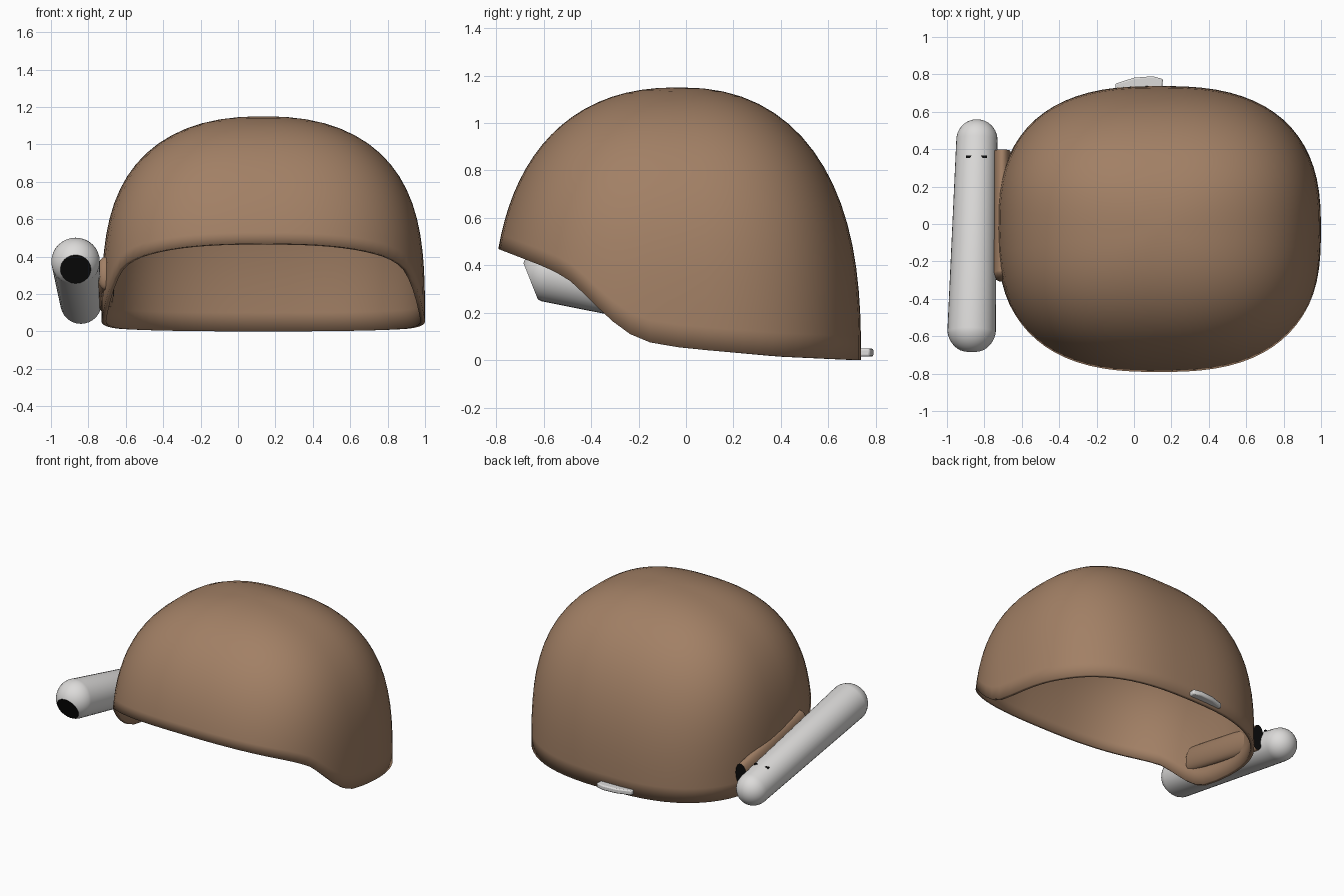
import bpy, bmesh, math
from mathutils import Vector

if "Cube" in bpy.data.objects:
    bpy.data.objects.remove(bpy.data.objects["Cube"])


def material(name, rgb):
    m = bpy.data.materials.new(name)
    m.diffuse_color = (*rgb, 1)
    m.use_nodes = True
    m.node_tree.nodes["Principled BSDF"].inputs["Base Color"].default_value = m.diffuse_color
    return m


BROWN = material("tan brown", (0.36, 0.215, 0.13))
GREY = material("light grey", (0.72, 0.71, 0.70))
BLACK = material("black", (0.004, 0.004, 0.004))


def finish(bm, name, mats, angle=40):
    bmesh.ops.recalc_face_normals(bm, faces=bm.faces)
    me = bpy.data.meshes.new(name)
    bm.to_mesh(me)
    bm.free()
    ob = bpy.data.objects.new(name, me)
    bpy.context.collection.objects.link(ob)
    for m in mats:
        me.materials.append(m)
    bpy.ops.object.select_all(action='DESELECT')
    ob.select_set(True)
    bpy.context.view_layer.objects.active = ob
    bpy.ops.object.shade_smooth_by_angle(angle=math.radians(angle))
    return ob


# Helmet shell: superellipse sections from a curved rim up to the crown
CX, CY, TOP = 0.135, -0.03, 1.15
RIM = [(-0.80, 0.472), (-0.6, 0.395), (-0.5, 0.345), (-0.43, 0.28), (-0.35, 0.2),
       (-0.26, 0.12), (-0.14, 0.07), (0, 0.05), (0.4, 0.015), (0.74, 0.0)]


def rim(y):
    if y <= RIM[0][0]:
        return RIM[0][1]
    for (a, za), (b, zb) in zip(RIM, RIM[1:]):
        if y <= b:
            return za + (zb - za) * (y - a) / (b - a)
    return RIM[-1][1]


def extent(size, n, z):
    return size * max(0, 1 - (max(z, 0) / TOP) ** n) ** (1 / 2.3)


def spow(v):
    return math.copysign(abs(v) ** (2 / 2.6), v)


def shell_point(t, z):
    s = math.sin(t)
    ext_y = extent(0.79, 2.8, z) if s < 0 else extent(0.768, 2.6, z)
    return Vector((CX + spow(math.cos(t)) * extent(0.865, 3.4, z), CY + spow(s) * ext_y, z))


COLS, ROWS = 72, 18
bm = bmesh.new()
grid = []
for i in range(COLS):
    t = 2 * math.pi * i / COLS
    zr = 0.2
    for _ in range(25):
        zr = 0.5 * zr + 0.5 * rim(shell_point(t, zr).y)
    grid.append([bm.verts.new(shell_point(t, zr + (TOP - zr) * math.sin(math.pi / 2 * j / ROWS)))
                 for j in range(ROWS)])
pole = bm.verts.new((CX, CY, TOP))
for i in range(COLS):
    a, b = grid[i], grid[(i + 1) % COLS]
    for j in range(ROWS - 1):
        bm.faces.new((a[j], b[j], b[j + 1], a[j + 1]))
    bm.faces.new((a[-1], b[-1], pole))
shell = finish(bm, "helmet_shell", [BROWN], 60)
if shell.data.polygons[0].normal.dot(shell.data.polygons[0].center - Vector((CX, CY, 0.3))) < 0:
    shell.data.flip_normals()
sol = shell.modifiers.new("thickness", 'SOLIDIFY')
sol.thickness, sol.offset = 0.025, -1


# Capsule between two points, with one end cut flat and capped in black
def capsule(name, p0, r0, p1, r1, flat, cut_at, cut_normal, mats):
    p0, p1 = Vector(p0), Vector(p1)
    d = (p1 - p0).normalized()
    ax = (Vector((1, 0, 0)) - d * d.x).normalized()
    ay = d.cross(ax)
    bm = bmesh.new()
    bmesh.ops.create_uvsphere(bm, u_segments=32, v_segments=20, radius=1)
    for v in bm.verts:
        c = v.co.copy()
        p, r = (p1, r1) if c.z > 1e-4 else (p0, r0)
        v.co = p + (ax * c.x * flat + ay * c.y + d * c.z * flat) * r
    res = bmesh.ops.bisect_plane(bm, geom=bm.verts[:] + bm.edges[:] + bm.faces[:],
                                 plane_co=cut_at, plane_no=cut_normal, clear_outer=True)
    edges = [e for e in res['geom_cut'] if isinstance(e, bmesh.types.BMEdge)]
    for f in bmesh.ops.holes_fill(bm, edges=edges, sides=0)['faces']:
        f.material_index = 1
    return finish(bm, name, mats, 30)


# Side lamp with a slanted black lens at the front
front = Vector((-0.868, -0.56, 0.37))
lens_dir = Vector((0, -0.93, -0.37)).normalized()
capsule("lamp_tube", (-0.84, 0.45, 0.15), 0.11, front, 0.131, 1,
        front + lens_dir * 0.102, lens_dir, [GREY, BLACK])

# Brown mounting rail between helmet and lamp, black end at the rear
capsule("lamp_mount", (-0.705, 0.38, 0.18), 0.09, (-0.71, -0.26, 0.31), 0.09, 0.5,
        Vector((-0.705, 0.39, 0.18)), Vector((0, 1, -0.1)), [BROWN, BLACK])


# Flat outline extruded upward
def plate(name, outline, z, h, mats):
    bm = bmesh.new()
    f = bm.faces.new([bm.verts.new((x, y, z)) for x, y in outline])
    up = bmesh.ops.extrude_face_region(bm, geom=[f])['geom']
    for v in up:
        if isinstance(v, bmesh.types.BMVert):
            v.co.z += h
    return finish(bm, name, mats, 30)


# Black slot on top of the lamp
plate("lamp_slot", [(-0.897, 0.353), (-0.787, 0.353), (-0.787, 0.366), (-0.897, 0.366)],
      0.258, 0.022, [BLACK])

# Grey clip at the back of the rim
clip = plate("rear_clip", [(-0.1, 0.72), (0.15, 0.72), (0.155, 0.775), (0.1, 0.79),
                           (0.0, 0.782), (-0.1, 0.75)], 0.015, 0.034, [GREY])
bev = clip.modifiers.new("soft edges", 'BEVEL')
bev.width, bev.segments = 0.008, 2
